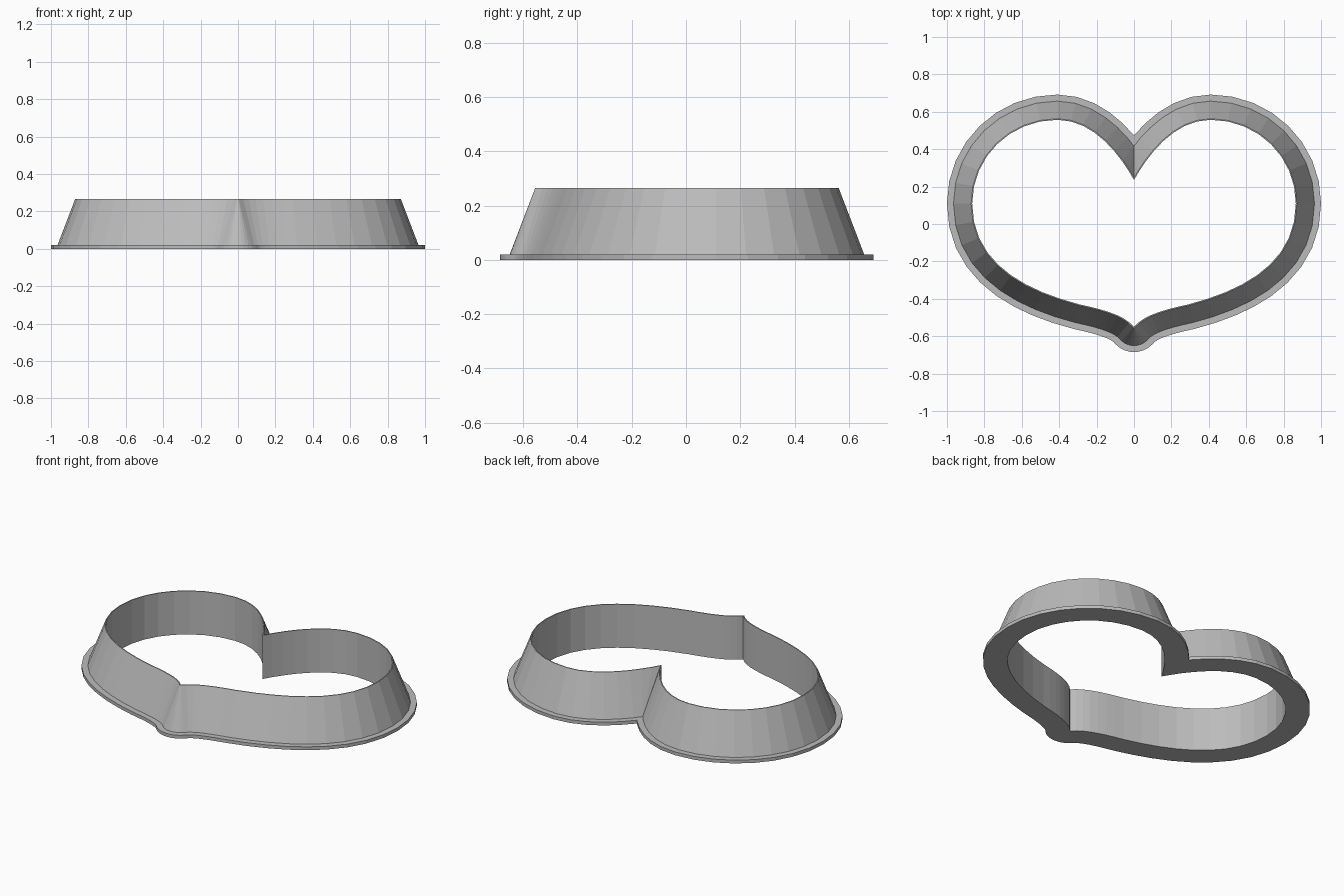
import bpy, bmesh, math
from mathutils import Vector
from mathutils.geometry import interpolate_bezier

cube = bpy.data.objects.get("Cube")
if cube:
    bpy.data.objects.remove(cube, do_unlink=True)

# One flat grey
grey = bpy.data.materials.new("grey_plastic")
grey.use_nodes = True
colour = (0.5, 0.5, 0.5, 1)
grey.diffuse_color = colour
grey.node_tree.nodes["Principled BSDF"].inputs["Base Color"].default_value = colour

# Left half of the inner heart outline, from the notch round to the tip
CURVES = [
    (((0, .235), (.07, .36), (.21, .557), (.41, .557)), 8),
    (((.41, .557), (.66, .557), (.865, .36), (.865, .11)), 8),
    (((.865, .11), (.865, -.2), (.6, -.35), (.29, -.43)), 9),
    (((.29, -.43), (.15, -.46), (.05, -.49), (0, -.55)), 7),
]
path = []
for (a, b, c, d), steps in CURVES:
    pts = interpolate_bezier(*[Vector((*p, 0)) for p in (a, b, c, d)], steps + 1)
    path += pts if not path else pts[1:]

# Outward normals, with a fan of extra normals to round the tip
rays = []
for i, p in enumerate(path):
    t = (path[min(i + 1, len(path) - 1)] - path[max(i - 1, 0)]).normalized()
    rays.append((p, Vector((-t.y, t.x, 0))))
tip, last = rays[-1]
start = math.atan2(last.y, last.x)
for k in range(1, 5):
    ang = start + (-math.pi / 2 - start) * k / 4
    rays.append((tip, Vector((math.cos(ang), math.sin(ang), 0))))


def offset_ring(distance, z):
    """Offset the outline; points past the centre line gather in the notch."""
    pts = [p + n * distance for p, n in rays]
    first = next(i for i, p in enumerate(pts) if p.x >= 0)
    if first:
        p, q = pts[first - 1], pts[first]
        notch = p.lerp(q, -p.x / (q.x - p.x))
        pts[:first] = [notch] * first
    return [Vector((max(p.x, 0) if p.x > 1e-4 else 0, p.y, z)) for p in pts]


# Cross-section: vertical inside, sloped outside, thin flange at the base
SECTION = [(0, 0), (.135, 0), (.135, .02), (.1, .02), (.006, .265), (0, .265)]
bm = bmesh.new()
rings = [[bm.verts.new(p) for p in offset_ring(d, z)] for d, z in SECTION]
for r, ring in enumerate(rings):
    above = rings[(r + 1) % len(rings)]
    for i in range(len(ring) - 1):
        bm.faces.new((ring[i], ring[i + 1], above[i + 1], above[i]))
bmesh.ops.remove_doubles(bm, verts=bm.verts, dist=.0003)
bmesh.ops.recalc_face_normals(bm, faces=bm.faces)
# The half is open at the centre line, so check its facing by the base
base = min(bm.faces, key=lambda f: f.calc_center_median().z)
if base.normal.z > 0:
    bmesh.ops.reverse_faces(bm, faces=bm.faces)

mesh = bpy.data.meshes.new("heart_cutter")
bm.to_mesh(mesh)
bm.free()
mesh.materials.append(grey)
cutter = bpy.data.objects.new("heart_cutter", mesh)
bpy.context.collection.objects.link(cutter)

# Matching right half
mirror = cutter.modifiers.new("mirror_half", 'MIRROR')
mirror.use_axis[0] = True
mirror.use_mirror_merge = True
mirror.merge_threshold = .0003
